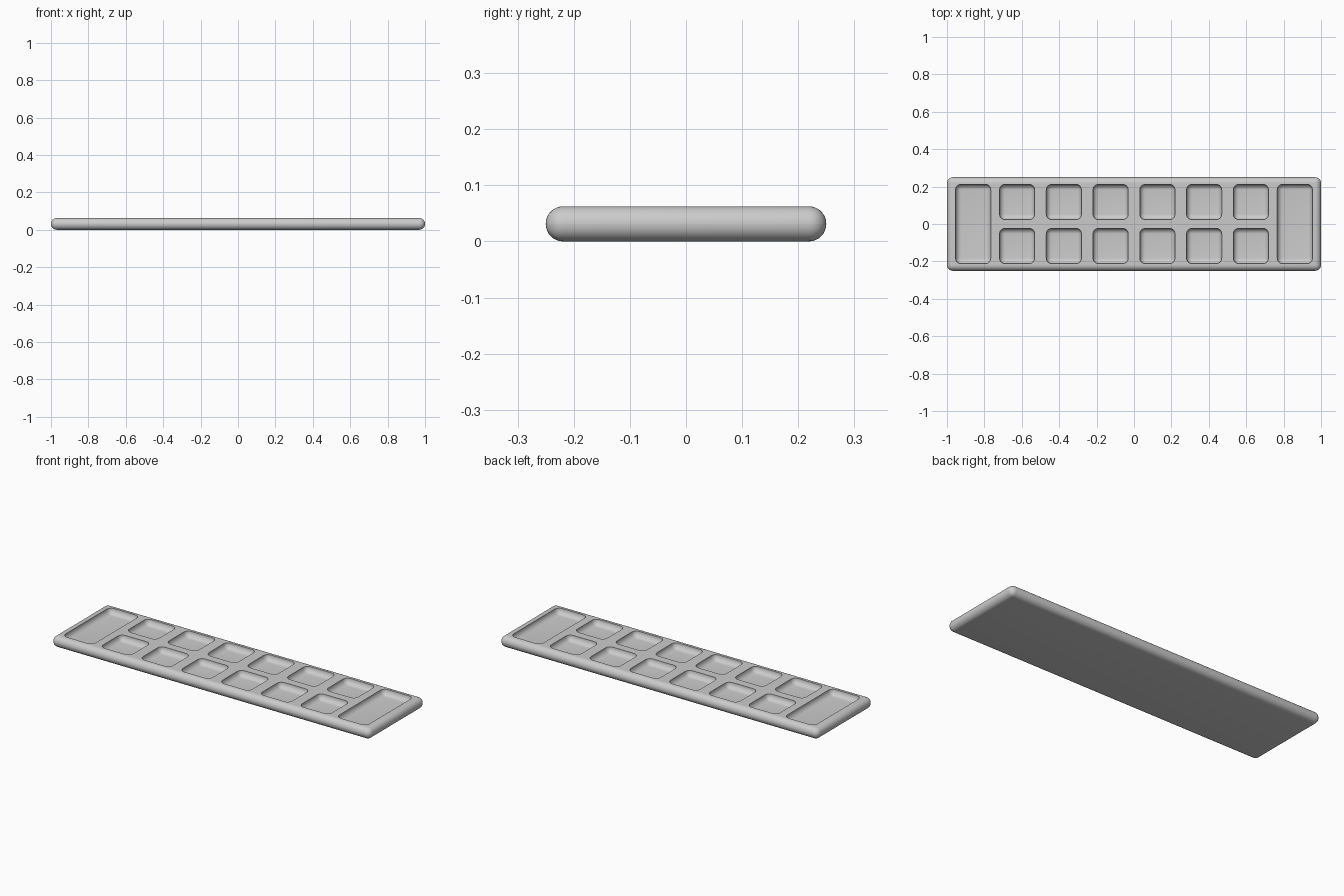
import bpy, bmesh, math
from mathutils import Matrix

if "Cube" in bpy.data.objects:
    bpy.data.objects.remove(bpy.data.objects["Cube"])

THICK, ROUND = 0.0625, 0.031


def add_rounded_box(bm, center, size, radius):
    """Add a box with all edges rounded to the bmesh."""
    part = bmesh.new()
    bmesh.ops.create_cube(part, size=1, matrix=Matrix.Translation(center) @ Matrix.Diagonal((*size, 1)))
    bmesh.ops.bevel(part, geom=part.edges[:], offset=radius, segments=8, profile=0.5,
                    affect='EDGES', clamp_overlap=True)
    mesh = bpy.data.meshes.new("part")
    part.to_mesh(mesh)
    part.free()
    bm.from_mesh(mesh)
    bpy.data.meshes.remove(mesh)


def make_object(name, bm):
    mesh = bpy.data.meshes.new(name)
    bm.to_mesh(mesh)
    bm.free()
    obj = bpy.data.objects.new(name, mesh)
    bpy.context.collection.objects.link(obj)
    return obj


# Board slab with fully rounded edges
bm = bmesh.new()
add_rounded_box(bm, (0, 0, THICK / 2), (2, 0.5, THICK), ROUND)
board = make_object("game_board", bm)
grey = bpy.data.materials.new("light grey")
grey.diffuse_color = (0.6, 0.6, 0.6, 1)
grey.use_nodes = True
grey.node_tree.nodes["Principled BSDF"].inputs["Base Color"].default_value = grey.diffuse_color
board.data.materials.append(grey)

# Cutter: two rows of six square pits and a long tray at each end
bm = bmesh.new()
floor_z, top_z = 0.031, 0.2
mid_z, height = (floor_z + top_z) / 2, top_z - floor_z
for i in range(6):
    for side in (-1, 1):
        add_rounded_box(bm, (-0.625 + 0.25 * i, 0.1175 * side, mid_z), (0.1885, 0.1885, height), 0.03)
for side in (-1, 1):
    add_rounded_box(bm, (0.86 * side, 0, mid_z), (0.1885, 0.425, height), 0.03)
cutter = make_object("pit_cutter", bm)
cutter.hide_render = True

# Carve the pits and keep only the finished board
carve = board.modifiers.new("carve_pits", 'BOOLEAN')
carve.operation, carve.solver, carve.object = 'DIFFERENCE', 'EXACT', cutter
bpy.context.view_layer.objects.active = board
board.select_set(True)
bpy.ops.object.modifier_apply(modifier=carve.name)
bpy.data.objects.remove(cutter)

# Smooth rounded edges, crisp pit rims
bpy.ops.object.shade_smooth_by_angle(angle=math.radians(35))
